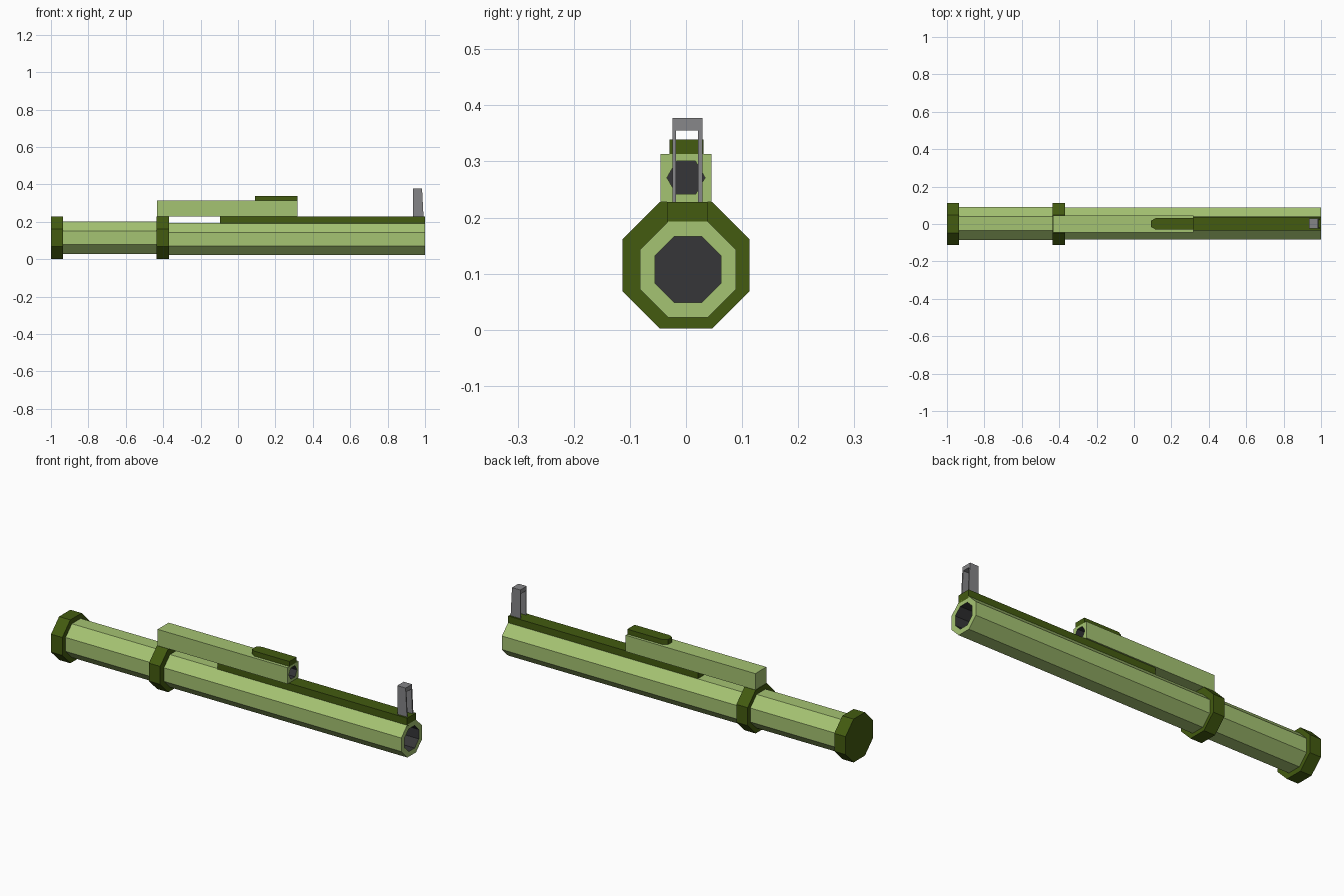
import bpy, bmesh, math

if "Cube" in bpy.data.objects:
    bpy.data.objects.remove(bpy.data.objects["Cube"])


def material(name, rgb):
    m = bpy.data.materials.new(name)
    lin = [(c / 255 / 12.92) if c < 10 else ((c / 255 + 0.055) / 1.055) ** 2.4 for c in rgb]
    m.diffuse_color = (*lin, 1)
    m.use_nodes = True
    m.node_tree.nodes["Principled BSDF"].inputs["Base Color"].default_value = m.diffuse_color
    return m


LIGHT = material("light_green", (165, 195, 114))
DARK = material("dark_green", (67, 91, 16))
GREY = material("grey", (133, 133, 135))
BLACK = material("dark_grey", (54, 54, 56))


def loft(name, sections, mats, bore_from=None):
    """Skin a row of equal-length 3D loops; bands from bore_from on use mats[1]."""
    bm = bmesh.new()
    rings = [[bm.verts.new(p) for p in s] for s in sections]
    bm.faces.new(rings[0][::-1])
    for i, (a, b) in enumerate(zip(rings, rings[1:])):
        for k in range(len(a)):
            j = (k + 1) % len(a)
            f = bm.faces.new((a[k], a[j], b[j], b[k]))
            f.material_index = int(bore_from is not None and i >= bore_from)
    end = bm.faces.new(rings[-1])
    end.material_index = int(bore_from is not None)
    bmesh.ops.recalc_face_normals(bm, faces=bm.faces[:])
    me = bpy.data.meshes.new(name)
    bm.to_mesh(me)
    bm.free()
    for m in mats:
        me.materials.append(m)
    ob = bpy.data.objects.new(name, me)
    bpy.context.collection.objects.link(ob)
    return ob


def octagon(x, apothem, y, z):
    r = apothem / math.cos(math.pi / 8)
    return [(x, y + r * math.cos(a), z + r * math.sin(a))
            for a in (math.pi / 8 + k * math.pi / 4 for k in range(8))]


def at_x(x, pts):
    return [(x, y, z) for y, z in pts]


def rect(y0, y1, z0, z1):
    return [(y1, z0), (y1, z1), (y0, z1), (y0, z0)]


# Front tube with a recessed bore
c = (0.0035, 0.1075)
loft("front_tube", [octagon(-0.40, 0.0855, *c), octagon(1.0, 0.0855, *c),
                    octagon(1.0, 0.059, *c), octagon(0.2, 0.059, *c)], [LIGHT, BLACK], 2)

# Rear tube and the two collars
loft("rear_tube", [octagon(x, 0.088, 0.0025, 0.115) for x in (-0.95, -0.40)], [LIGHT])
for name, x0, x1 in (("rear_cap", -1.0, -0.935), ("middle_collar", -0.435, -0.37)):
    loft(name, [octagon(x, 0.113, 0, 0.115) for x in (x0, x1)], [DARK])

# Rail along the top of the front tube
loft("top_rail", [at_x(x, rect(-0.034, 0.038, 0.185, 0.228)) for x in (-0.095, 1.0)], [DARK])

# Scope box with a six-sided recess; its outline has six points to match
zc, h = 0.271, 0.0455
box = [(h, zc), (h, 0.313), (-h, 0.313), (-h, zc), (-h, 0.228), (h, 0.228)]
hexagon = [(0.034 * math.cos(k * math.pi / 3), zc + 0.034 * math.sin(k * math.pi / 3))
           for k in range(6)]
loft("scope_box", [at_x(-0.432, box), at_x(0.317, box),
                   at_x(0.317, hexagon), at_x(0.05, hexagon)], [LIGHT, BLACK], 2)

# Plate on the scope box, with cut corners at its rear end
plate = [(0.317, -0.029), (0.317, 0.031), (0.115, 0.031), (0.092, 0.018),
         (0.092, -0.016), (0.115, -0.029)]
loft("scope_plate", [[(x, y, z) for x, y in plate] for z in (0.312, 0.339)], [DARK])

# Front sight: an arch, slightly thinner towards the top
arch = [(-0.024, 0.227), (-0.024, 0.377), (0.029, 0.377), (0.029, 0.227),
        (0.0215, 0.227), (0.0215, 0.355), (-0.018, 0.355), (-0.018, 0.227)]
front = [(0.992 - 0.008 * (z - 0.227) / 0.15, y, z) for y, z in arch]
loft("front_sight", [at_x(0.936, arch), front], [GREY])
